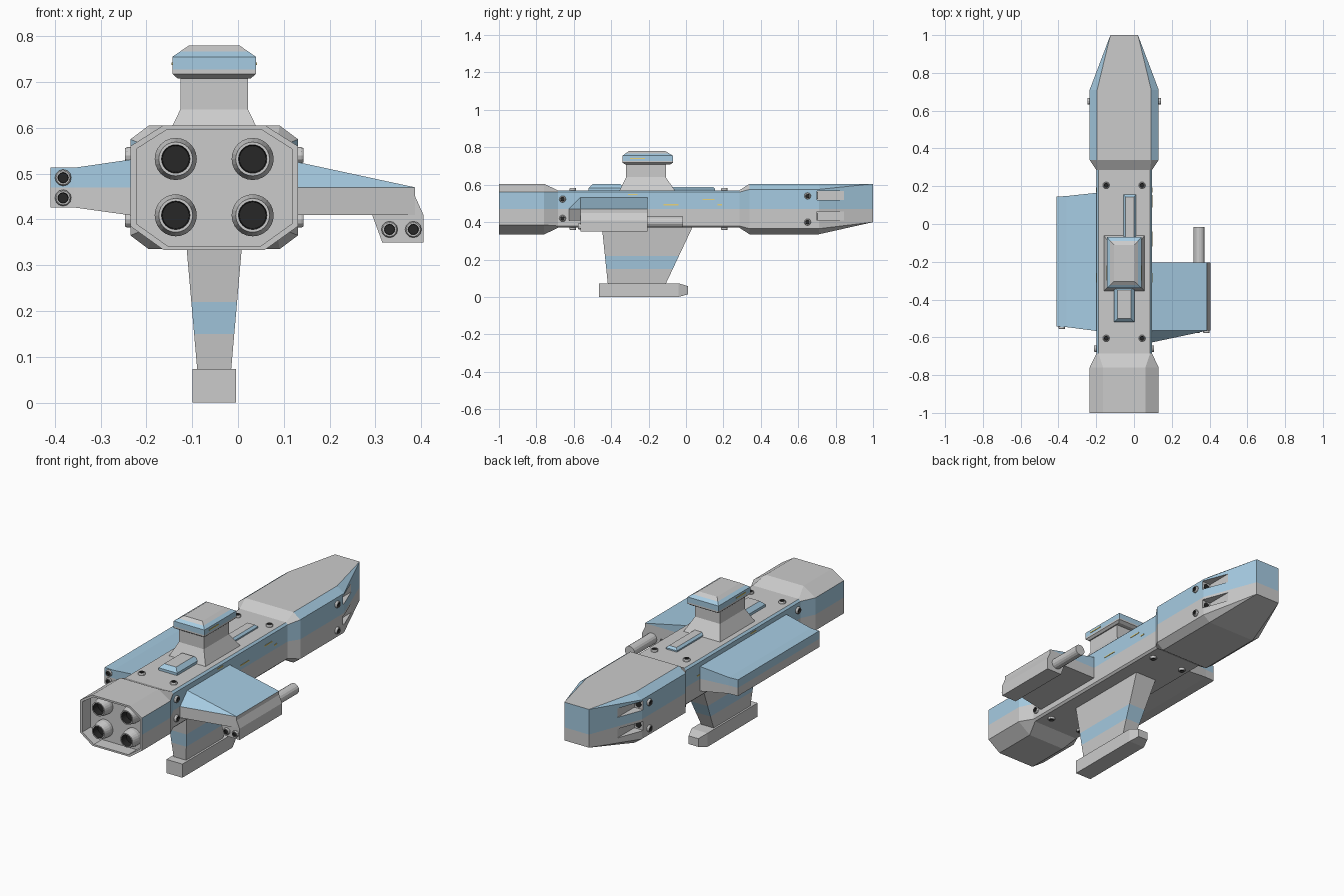
import bpy, bmesh
from math import cos, sin, pi
from mathutils import Vector

if "Cube" in bpy.data.objects:
    bpy.data.objects.remove(bpy.data.objects["Cube"])

CX = -0.052  # hull centre line
MATS = []
for name, col in (("hull_grey", (0.8, 0.8, 0.8, 1)), ("blue", (0.38, 0.6, 0.76, 1)),
                  ("black", (0.02, 0.02, 0.02, 1)), ("window_yellow", (0.8, 0.65, 0.2, 1))):
    m = bpy.data.materials.new(name)
    m.diffuse_color = col
    m.use_nodes = True
    m.node_tree.nodes["Principled BSDF"].inputs["Base Color"].default_value = m.diffuse_color
    MATS.append(m)


def loft(name, rings, paint=None, cuts=()):
    """Skin matching rings, cap the ends, split at z levels, colour faces by paint(centre, normal)."""
    bm = bmesh.new()
    vs = [[bm.verts.new(p) for p in r] for r in rings]
    n = len(rings[0])
    for a, b in zip(vs, vs[1:]):
        for i in range(n):
            j = (i + 1) % n
            bm.faces.new((a[i], a[j], b[j], b[i]))
    bm.faces.new(vs[0])
    bm.faces.new(vs[-1])
    bmesh.ops.remove_doubles(bm, verts=bm.verts, dist=1e-5)
    for z in cuts:
        bmesh.ops.bisect_plane(bm, geom=bm.verts[:] + bm.edges[:] + bm.faces[:],
                               plane_co=(0, 0, z), plane_no=(0, 0, 1))
    bmesh.ops.recalc_face_normals(bm, faces=bm.faces)
    bm.normal_update()
    for f in bm.faces:
        if paint:
            f.material_index = int(paint(f.calc_center_median(), f.normal))
    me = bpy.data.meshes.new(name)
    bm.to_mesh(me)
    bm.free()
    for m in MATS:
        me.materials.append(m)
    ob = bpy.data.objects.new(name, me)
    bpy.context.collection.objects.link(ob)
    return ob


# Rectangular sections across each axis
def rz(z, x0, x1, y0, y1):
    return [(x0, y0, z), (x1, y0, z), (x1, y1, z), (x0, y1, z)]


def ry(y, x0, x1, z0, z1):
    return [(x0, y, z0), (x1, y, z0), (x1, y, z1), (x0, y, z1)]


def rx(x, y0, y1, z0, z1):
    return [(x, y0, z0), (x, y1, z0), (x, y1, z1), (x, y0, z1)]


def cz(z, hx, y0, y1):
    return rz(z, CX - hx, CX + hx, y0, y1)


def lathe(name, pos, axis, prof, black_r=0, sides=16):
    """Turn (distance, radius) pairs about an axis; the inner part of the mouth is black."""
    q, pos, axis = Vector((0, 0, 1)).rotation_difference(Vector(axis)), Vector(pos), Vector(axis)
    rings = [[pos + q @ Vector((r * cos(2 * pi * i / sides), r * sin(2 * pi * i / sides), d))
              for i in range(sides)] for d, r in prof]

    def paint(c, n):
        rel = c - pos
        d = rel.dot(axis)
        return 2 if black_r and d > prof[0][0] + 1e-4 and (rel - axis * d).length < black_r else 0
    return loft(name, rings, paint)


def port(name, pos, axis, r=0.018, h=0.012):
    lathe(name, pos, axis, [(-0.02, r), (h * 0.6, r), (h, r * 0.85), (h, r * 0.65), (h - 0.008, r * 0.6)], r * 0.65, 12)


# Main hull: eight-sided sections running stern to bow, with a recessed stern
def oct_ring(y, th, tz, sh, s1, s0, bh, bz, k=1.0):
    half = [(th, tz), (sh, s1), (sh, s0), (bh, bz)]
    pts = half + [(-x, z) for x, z in reversed(half)]
    return [(CX + x * k, y, 0.468 + (z - 0.468) * k) for x, z in pts]


stern = (0.112, 0.605, 0.183, 0.56, 0.385, 0.11, 0.333)
mid = (0.137, 0.57, 0.147, 0.56, 0.38, 0.137, 0.37)
bow = (0.143, 0.605, 0.183, 0.575, 0.365, 0.143, 0.335)
tip = (0.073, 0.605, 0.073, 0.605, 0.40, 0.073, 0.40)
hull = loft("main_hull",
            [oct_ring(-0.93, *stern, k=0.93), oct_ring(-1, *stern, k=0.93), oct_ring(-1, *stern),
             oct_ring(-0.76, *stern), oct_ring(-0.685, *mid), oct_ring(0.285, *mid),
             oct_ring(0.34, *bow), oct_ring(0.71, *bow), oct_ring(1, *tip)],
            lambda c, n: c.z > 0.47 and c.y > -0.95 and (abs(n.x) > 0.56 or c.y > 0.98), (0.47,))

# Launch slots cut into the tapered bow
for s in (-1, 1):
    for z in (0.432, 0.542):
        a, b = sorted((CX + s * 0.132, CX + s * 0.3))
        cut = loft("slot_cutter", [ry(0.70, a, b, z - 0.024, z + 0.024), ry(0.9, a, b, z - 0.024, z + 0.024)])
        cut.hide_render = True
        mod = hull.modifiers.new("slot", "BOOLEAN")
        mod.operation, mod.object, mod.solver = "DIFFERENCE", cut, "EXACT"
        bpy.context.view_layer.objects.active = hull
        bpy.ops.object.modifier_apply(modifier=mod.name)
        bpy.data.objects.remove(cut)
        lathe("launch_tube", (CX + s * 0.156, 0.695, z), (0, 1, 0), [(0, 0.018), (0.007, 0.018)], 0.018, 12)

# Main engine nozzles
for x in (-0.136, 0.032):
    for z in (0.409, 0.532):
        lathe("engine_nozzle", (x, -0.92, z), (0, -1, 0),
              [(0, 0.046), (0.03, 0.046), (0.07, 0.037), (0.07, 0.031), (0.03, 0.029)], 0.0308, 24)

# Steering thrusters around the hull
for s in (-1, 1):
    for z in (0.40, 0.54):
        port("bow_thruster", (CX + s * 0.183, 0.65, z), (s, 0, 0))
    for z in (0.42, 0.523):
        port("stern_thruster", (CX + s * 0.147, -0.66, z), (s, 0, 0))
    for y in (0.205, -0.605):
        port("top_thruster", (CX + s * 0.095, y, 0.57), (0, 0, 1))
        port("bottom_thruster", (CX + s * 0.095, y, 0.37), (0, 0, -1))

# Command tower
loft("tower_neck", [cz(0.56, 0.112, -0.355, -0.06), cz(0.57, 0.108, -0.355, -0.06),
                    cz(0.64, 0.074, -0.32, -0.108), cz(0.715, 0.074, -0.32, -0.108)])
loft("tower_head", [cz(0.708, 0.08, -0.325, -0.085), cz(0.718, 0.0915, -0.34, -0.07),
                    cz(0.755, 0.0915, -0.34, -0.07), cz(0.78, 0.055, -0.305, -0.11)],
     lambda c, n: 0.727 < c.z < 0.767 and n.z < 0.99, (0.727, 0.767))

# Raised boxes on the spine
for name, x0, x1, y0, y1, h in (("spine_box_front", -0.055, 0.01, -0.09, 0.155, 0.588),
                                ("spine_box_rear", -0.107, 0.003, -0.52, -0.33, 0.603)):
    b = (h - 0.57) * 0.6
    loft(name, [rz(0.56, x0, x1, y0, y1), rz(h - b, x0, x1, y0, y1), rz(h, x0 + b, x1 - b, y0 + b, y1 - b)],
         lambda c, n: n.z < 0.9)

# Ventral fin and its keel pod
loft("ventral_fin", [cz(0.38, 0.064, -0.45, 0.038), cz(0.06, 0.036, -0.417, -0.113)],
     lambda c, n: 0.15 < c.z < 0.22, (0.15, 0.22))
loft("keel_pod", [ry(-0.465, -0.099, -0.004, 0, 0.073), ry(-0.04, -0.099, -0.004, 0, 0.073),
                  ry(0.01, -0.08, -0.023, 0.014, 0.058)])


def above(c, n):
    return c.z > 0.47


# Left wing with two small thrusters
loft("left_wing", [rx(-0.17, -0.57, 0.168, 0.40, 0.54), rx(-0.357, -0.546, 0.148, 0.426, 0.513),
                   rx(-0.41, -0.543, 0.145, 0.426, 0.513)], above, (0.47,))
for z in (0.447, 0.491):
    port("left_wing_thruster", (-0.382, -0.543, z), (0, -1, 0))

# Right wing: swept top, drop pod on the outer edge, wedge behind
prof = [(0.07, 0.538), (0.387, 0.47), (0.387, 0.45), (0.405, 0.41), (0.405, 0.35),
        (0.315, 0.35), (0.293, 0.41), (0.07, 0.41)]
loft("right_wing", [[(x, y, z) for x, z in prof] for y in (-0.565, -0.205)], above, (0.47,))
loft("right_wing_fairing", [[(0.08, -0.565, 0.41), (0.08, -0.63, 0.41), (0.387, -0.565, 0.41)],
                            [(0.08, -0.565, 0.47), (0.08, -0.63, 0.47), (0.387, -0.565, 0.47)],
                            [(0.08, -0.565, 0.536), (0.08, -0.565, 0.536), (0.387, -0.565, 0.47)]], above)
for x in (0.331, 0.383):
    port("right_wing_thruster", (x, -0.565, 0.378), (0, -1, 0))
lathe("cannon_barrel", (0.345, -0.22, 0.40), (0, 1, 0), [(0, 0.029), (0.203, 0.029)])

# Lit windows
for s in (-1, 1):
    for y, z, l, off in ((-0.08, 0.493, 0.08, 0.147), (0.12, 0.52, 0.065, 0.147), (0.18, 0.493, 0.025, 0.147),
                         (-0.285, 0.548, 0.05, 0.147), (-0.26, 0.74, 0.08, 0.0915)):
        x = CX + s * off
        loft("window", [ry(y + e * l / 2, x - 0.002, x + 0.002, z - 0.003, z + 0.003) for e in (-1, 1)],
             lambda c, n: 3)
